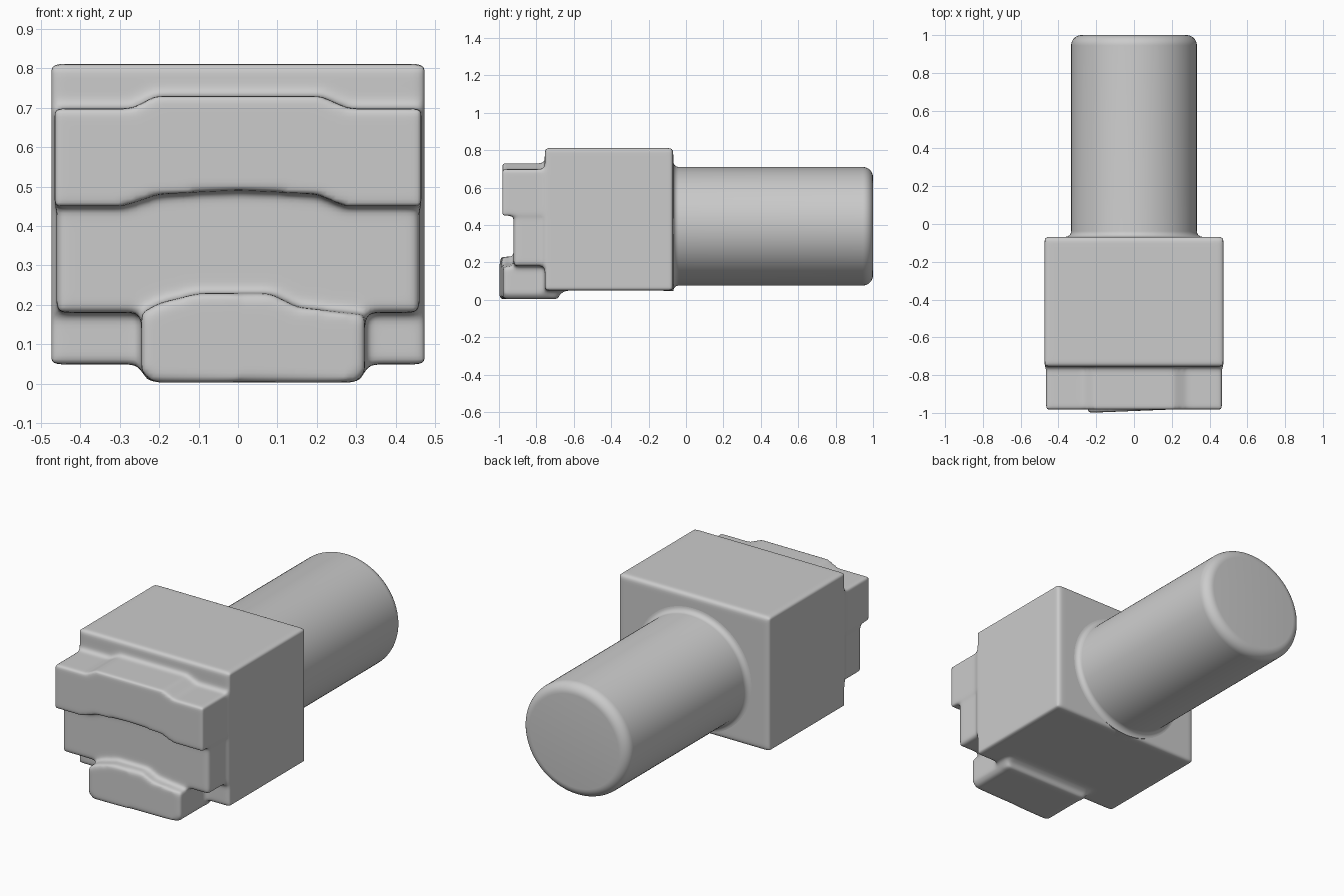
import bpy, bmesh, math

if "Cube" in bpy.data.objects:
    bpy.data.objects.remove(bpy.data.objects["Cube"])

grey = bpy.data.materials.new("plain_grey")
grey.diffuse_color = (0.6, 0.6, 0.6, 1)
grey.use_nodes = True
grey.node_tree.nodes["Principled BSDF"].inputs["Base Color"].default_value = grey.diffuse_color


def make_object(name, bm):
    bmesh.ops.recalc_face_normals(bm, faces=bm.faces)
    mesh = bpy.data.meshes.new(name)
    bm.to_mesh(mesh)
    bm.free()
    ob = bpy.data.objects.new(name, mesh)
    bpy.context.collection.objects.link(ob)
    mesh.materials.append(grey)
    return ob


def add_slab(bm, outline, y_front, y_back, slant=0.0):
    """Extrude an (x, z) outline along y; slant tilts the front face across x."""
    front = [bm.verts.new((x, y_front + slant * x, z)) for x, z in outline]
    back = [bm.verts.new((x, y_back, z)) for x, z in outline]
    n = len(outline)
    bm.faces.new(front)
    bm.faces.new(back[::-1])
    for i in range(n):
        j = (i + 1) % n
        bm.faces.new((front[i], back[i], back[j], front[j]))


def rect(x0, x1, z0, z1):
    return [(x0, z0), (x1, z0), (x1, z1), (x0, z1)]


# Head: main block with the stepped front, fused and softened
bm = bmesh.new()
add_slab(bm, rect(-0.473, 0.473, 0.049, 0.811), -0.755, -0.068)   # block
add_slab(bm, rect(-0.46, 0.46, 0.18, 0.66), -0.922, -0.6)         # middle plate
brow = [(-0.465, 0.45), (-0.29, 0.45), (-0.2, 0.48), (0, 0.49), (0.2, 0.48),
        (0.27, 0.45), (0.465, 0.45), (0.465, 0.698), (0.28, 0.698),
        (0.21, 0.729), (-0.21, 0.729), (-0.27, 0.698), (-0.465, 0.698)]
add_slab(bm, brow, -0.982, -0.6)                                   # brow
chin = [(-0.245, 0.03), (-0.215, 0.003), (0.3, 0.003), (0.322, 0.03),
        (0.322, 0.175), (0.15, 0.195), (0.08, 0.23), (-0.1, 0.23),
        (-0.2, 0.205), (-0.245, 0.18)]
add_slab(bm, chin, -0.99, -0.68, 0.04)                             # chin
# ramp under the chin that fades into the block
ramp = [bm.verts.new((x, y, z)) for x in (-0.235, 0.315)
        for y, z in ((-0.72, 0.004), (-0.64, 0.05), (-0.64, 0.12), (-0.72, 0.12))]
bm.faces.new(ramp[:4])
bm.faces.new(ramp[4:])
for i in range(4):
    j = (i + 1) % 4
    bm.faces.new((ramp[i], ramp[j], ramp[j + 4], ramp[i + 4]))
head = make_object("hammer_head_block", bm)
remesh = head.modifiers.new("fuse", 'REMESH')
remesh.mode = 'VOXEL'
remesh.voxel_size = 0.011
remesh.use_smooth_shade = True
soften = head.modifiers.new("soften", 'SMOOTH')
soften.factor = 0.5
soften.iterations = 10

# Round shaft: lathed around y, with a flared foot and a rounded end
profile = [(-0.12, 0.03)]
for i in range(7):                      # fillet against the block
    a = math.pi / 2 * i / 6
    profile.append((-0.068 + 0.03 * (1 - math.cos(a)), 0.03 * (1 - math.sin(a))))
for i in range(9):                      # rounded end
    a = math.pi / 2 * i / 8
    profile.append((0.945 + 0.055 * math.sin(a), 0.055 * (math.cos(a) - 1)))
bm = bmesh.new()
SIDES = 96
rings = []
for y, grow in profile:
    rings.append([bm.verts.new(((0.333 + grow) * math.cos(t), y,
                                0.393 + (0.317 + grow) * math.sin(t)))
                  for t in (2 * math.pi * k / SIDES for k in range(SIDES))])
for r0, r1 in zip(rings, rings[1:]):
    for k in range(SIDES):
        m = (k + 1) % SIDES
        bm.faces.new((r0[k], r0[m], r1[m], r1[k]))
bm.faces.new(rings[0])
bm.faces.new(rings[-1])
shaft = make_object("round_shaft", bm)
bpy.context.view_layer.objects.active = shaft
shaft.select_set(True)
bpy.ops.object.shade_smooth_by_angle(angle=math.radians(40))
